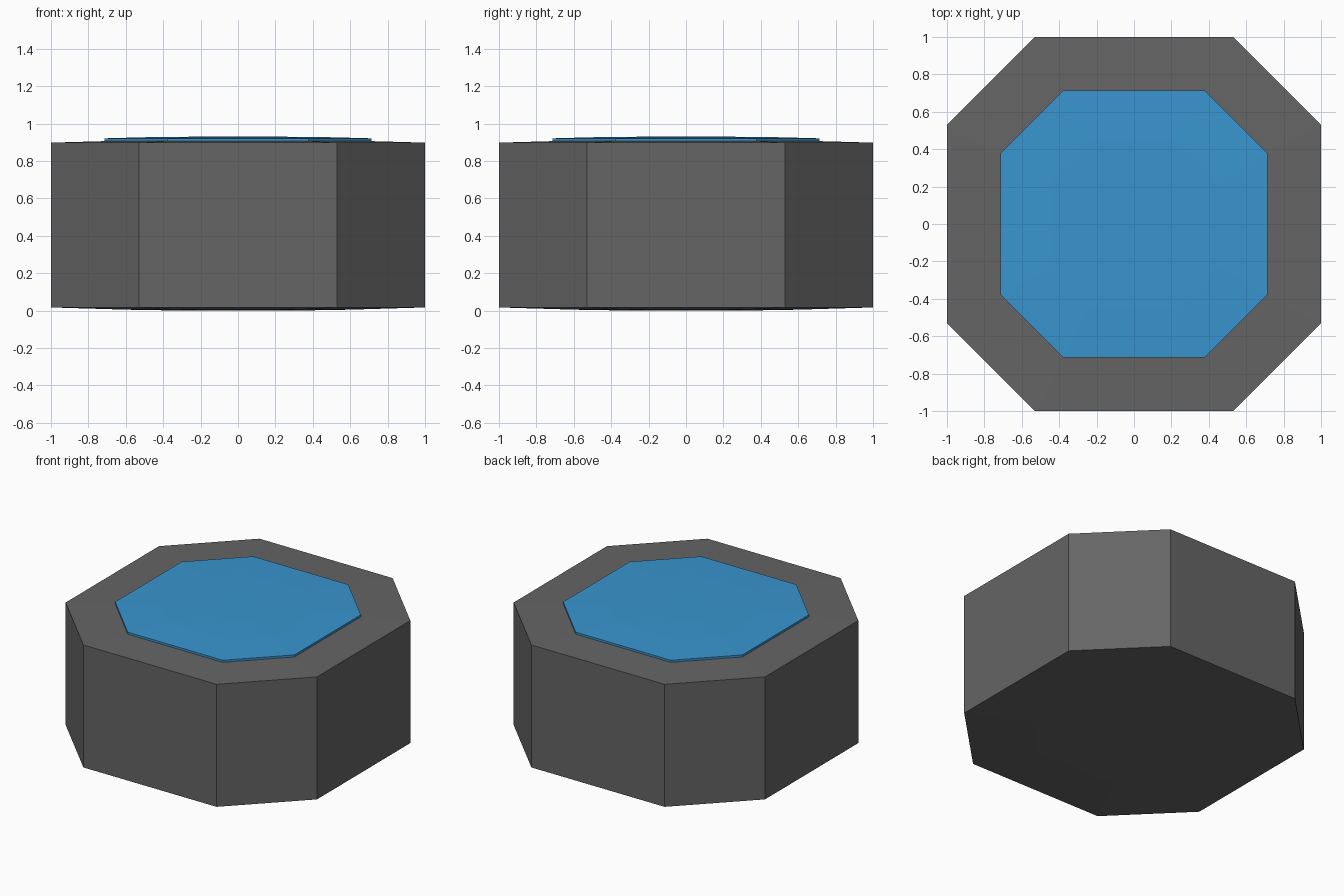
import bpy, bmesh

if "Cube" in bpy.data.objects:
    bpy.data.objects.remove(bpy.data.objects["Cube"])


def octagon(r, z):
    """Corner-cut square of half-width r at height z."""
    c = r * 0.53
    return [(c, -r, z), (r, -c, z), (r, c, z), (c, r, z),
            (-c, r, z), (-r, c, z), (-r, -c, z), (-c, -r, z)]


def loft(name, profile, color, cap_start=False, cap_end=False):
    """Stack octagons along a (radius, height) profile, bottom to top."""
    bm = bmesh.new()
    rings = [[bm.verts.new(p) for p in octagon(r, z)] for r, z in profile]
    for a, b in zip(rings, rings[1:]):
        for i in range(8):
            j = (i + 1) % 8
            bm.faces.new((a[i], a[j], b[j], b[i]))
    if cap_start:
        bm.faces.new(rings[0][::-1])
    if cap_end:
        bm.faces.new(rings[-1])
    mesh = bpy.data.meshes.new(name)
    bm.to_mesh(mesh)
    bm.free()
    mat = bpy.data.materials.new(name + "_color")
    mat.diffuse_color = color
    mat.use_nodes = True
    mat.node_tree.nodes["Principled BSDF"].inputs["Base Color"].default_value = mat.diffuse_color
    mesh.materials.append(mat)
    obj = bpy.data.objects.new(name, mesh)
    bpy.context.collection.objects.link(obj)
    return obj


# Housing: very slightly domed underside, straight walls, sloping top rim
loft("housing", [(0.3, 0.0), (0.6, 0.005), (1.0, 0.017),
                 (1.0, 0.898), (0.713, 0.906)],
     (0.13, 0.13, 0.13, 1), cap_start=True)

# Raised panel: thin edge and slightly domed face
loft("top_panel", [(0.713, 0.906), (0.713, 0.921), (0.45, 0.928), (0.2, 0.93)],
     (0.04, 0.30, 0.62, 1), cap_end=True)
